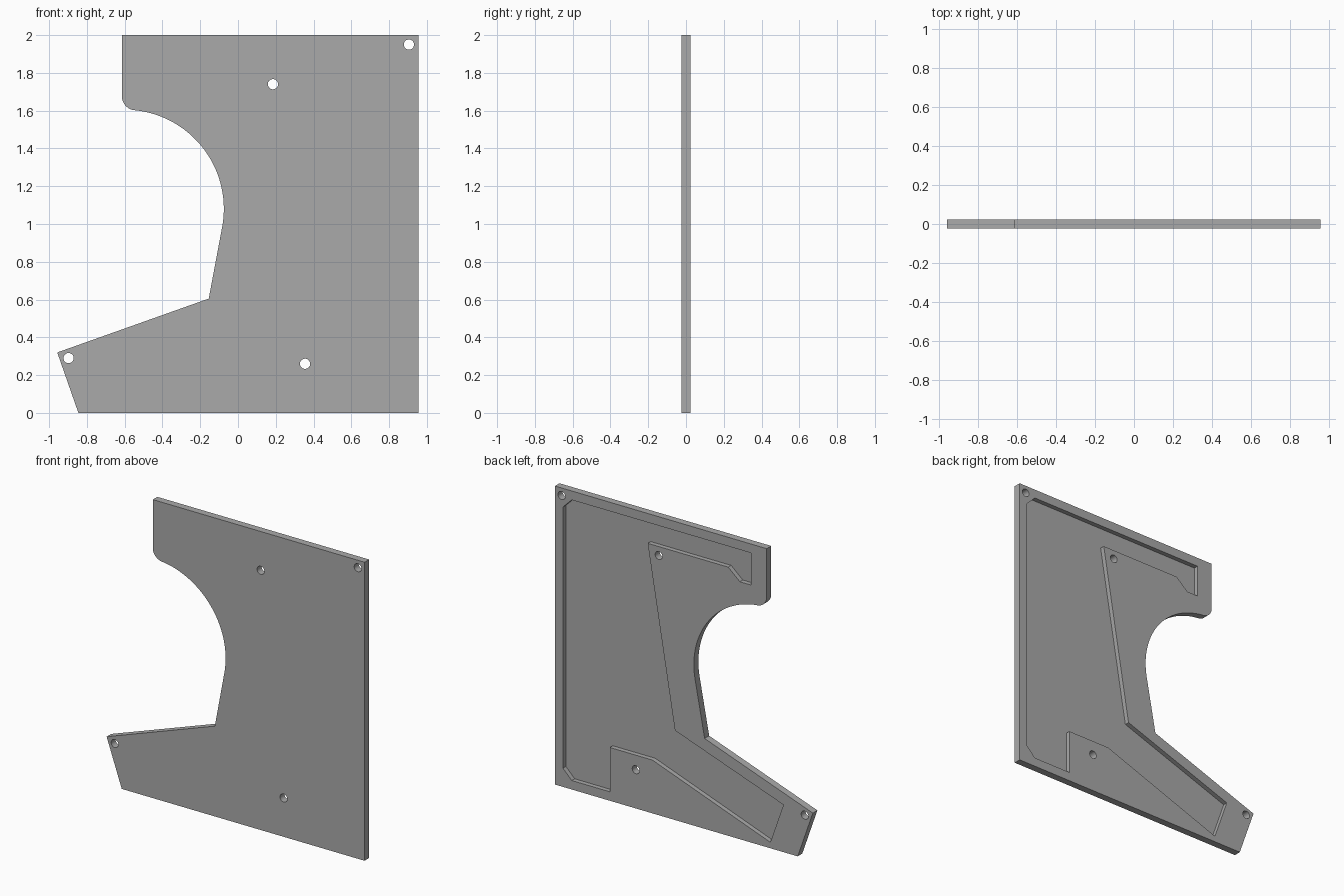
import bpy, bmesh
from math import sin, cos, radians, tau

cube = bpy.data.objects.get("Cube")
if cube:
    bpy.data.objects.remove(cube, do_unlink=True)

HALF = 0.024      # half of the plate thickness
DEPTH = 0.031     # depth of the recess in the back

grey = bpy.data.materials.new("plain grey")
grey.use_nodes = True
colour = (0.4, 0.4, 0.4, 1)
grey.diffuse_color = colour
grey.node_tree.nodes["Principled BSDF"].inputs["Base Color"].default_value = colour


def arc(cx, cz, r, start, end, n):
    """Points on a circular arc, angles in degrees."""
    angles = [radians(start + (end - start) * i / n) for i in range(n + 1)]
    return [(cx + r * cos(a), cz + r * sin(a)) for a in angles]


def prism(name, outline, y0, y1):
    """Extrude an x-z outline from y0 to y1."""
    bm = bmesh.new()
    face = bm.faces.new([bm.verts.new((x, y0, z)) for x, z in outline])
    new = bmesh.ops.extrude_face_region(bm, geom=[face])["geom"]
    verts = [v for v in new if isinstance(v, bmesh.types.BMVert)]
    bmesh.ops.translate(bm, verts=verts, vec=(0, y1 - y0, 0))
    bmesh.ops.recalc_face_normals(bm, faces=bm.faces)
    mesh = bpy.data.meshes.new(name)
    bm.to_mesh(mesh)
    bm.free()
    mesh.materials.append(grey)
    obj = bpy.data.objects.new(name, mesh)
    bpy.context.collection.objects.link(obj)
    return obj


def cut(target, cutter):
    """Subtract the cutter and throw it away."""
    cutter.hide_render = True
    mod = target.modifiers.new("cut", 'BOOLEAN')
    mod.operation = 'DIFFERENCE'
    mod.solver = 'EXACT'
    mod.object = cutter
    bpy.context.view_layer.objects.active = target
    bpy.ops.object.modifier_apply(modifier=mod.name)
    bpy.data.objects.remove(cutter, do_unlink=True)


# Plate: straight edges, a round throat and a small rounded upper corner
outline = [(-0.615, 2), (0.955, 2), (0.955, 0), (-0.845, 0), (-0.957, 0.32), (-0.155, 0.605)]
outline += arc(-0.6, 1.08, 0.525, -10.7, 84.3, 40)
outline += arc(-0.54, 1.677, 0.075, 264.3, 180, 12)[1:]
plate = prism("side_plate", outline, -HALF, HALF)

# Recess in the back: a tall channel with an upper and a lower arm
recess = [
    (0.895, 1.875), (0.83, 1.94), (-0.5, 1.94), (-0.5, 1.725),
    (-0.416, 1.725), (-0.33, 1.8), (0.267, 1.8), (0.065, 0.6),
    (-0.739, 0.317), (-0.642, 0.04), (0.232, 0.357), (0.548, 0.357),
    (0.548, 0.06), (0.83, 0.06), (0.895, 0.125),
]
cut(plate, prism("recess_cutter", recess, HALF - DEPTH, HALF + 0.1))

# Screw holes through the plate
for x, z in [(0.905, 1.95), (0.185, 1.74), (-0.897, 0.29), (0.355, 0.26)]:
    cut(plate, prism("hole_cutter", arc(x, z, 0.027, 0, 360, 32)[:-1], -0.1, 0.1))

bpy.ops.object.select_all(action='DESELECT')
plate.select_set(True)
bpy.context.view_layer.objects.active = plate
bpy.ops.object.shade_smooth_by_angle(angle=radians(30))
